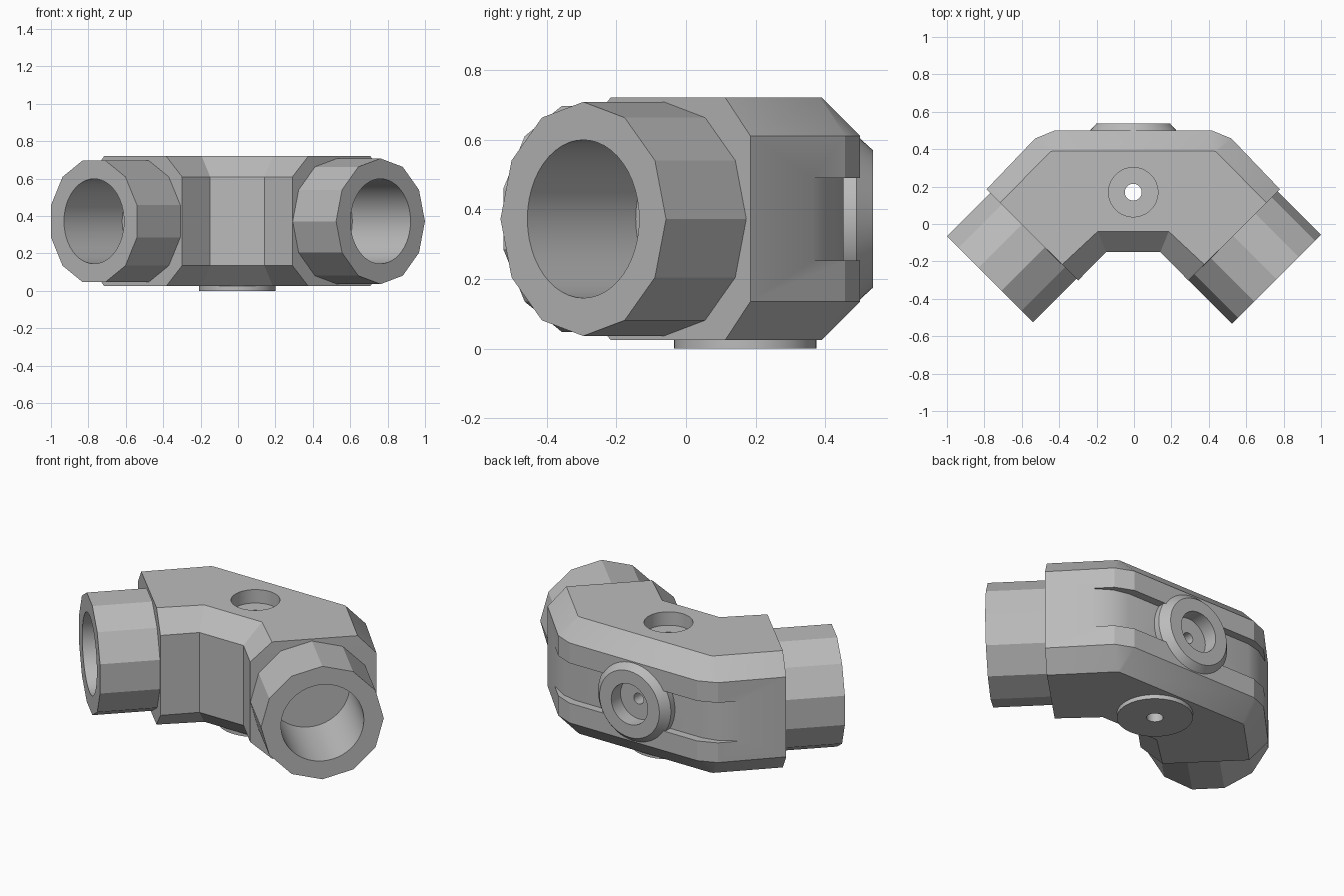
import bpy, bmesh, math
from mathutils import Vector, Matrix

if "Cube" in bpy.data.objects:
    bpy.data.objects.remove(bpy.data.objects["Cube"], do_unlink=True)

GREY = (0.5, 0.5, 0.5, 1)
mat = bpy.data.materials.new("grey")
mat.use_nodes = True
mat.diffuse_color = GREY
mat.node_tree.nodes["Principled BSDF"].inputs["Base Color"].default_value = GREY

CX, MID_Z, HOLE_Y = -0.004, 0.372, 0.17
UP, BACK = Vector((0, 0, 1)), Vector((0, 1, 0))


def finish(name, bm):
    bmesh.ops.recalc_face_normals(bm, faces=bm.faces)
    mesh = bpy.data.meshes.new(name)
    bm.to_mesh(mesh)
    bm.free()
    mesh.materials.append(mat)
    obj = bpy.data.objects.new(name, mesh)
    bpy.context.collection.objects.link(obj)
    return obj


def cylinder(name, start, direction, depth, r1, r2=None, sides=48, spin=0):
    """Cylinder or cone running from start along direction."""
    bm = bmesh.new()
    bmesh.ops.create_cone(bm, cap_ends=True, segments=sides, radius1=r1,
                          radius2=r1 if r2 is None else r2, depth=depth)
    turn = direction.to_track_quat('Z', 'Y').to_matrix().to_4x4()
    place = Matrix.Translation(Vector(start) + direction * depth / 2)
    bm.transform(place @ turn @ Matrix.Rotation(spin, 4, 'Z'))
    return finish(name, bm)


def mirrored(half):
    """Complete a closed plan outline from its +x half."""
    return [(CX + x, y) for x, y in half] + [(CX - x, y) for x, y in reversed(half)]


def loft(name, levels):
    """Solid through stacked (z, outline) levels."""
    bm = bmesh.new()
    rings = [[bm.verts.new((x, y, z)) for x, y in outline] for z, outline in levels]
    for a, b in zip(rings, rings[1:]):
        for i in range(len(a)):
            j = (i + 1) % len(a)
            bm.faces.new((a[i], a[j], b[j], b[i]))
    bm.faces.new(rings[0])
    bm.faces.new(rings[-1])
    return finish(name, bm)


def select(obj):
    bpy.ops.object.select_all(action='DESELECT')
    obj.select_set(True)
    bpy.context.view_layer.objects.active = obj


def cut(obj, *cutters):
    select(obj)
    for cutter in cutters:
        mod = obj.modifiers.new("cut", 'BOOLEAN')
        mod.operation, mod.solver, mod.object = 'DIFFERENCE', 'EXACT', cutter
        bpy.ops.object.modifier_apply(modifier=mod.name)


# Angled body with chamfered top and bottom
wide = mirrored([(0.145, -0.15), (0.295, -0.302), (0.785, 0.185), (0.525, 0.457), (0.42, 0.5)])
narrow = mirrored([(0.19, -0.04), (0.38, -0.217), (0.712, 0.113), (0.445, 0.385), (0.43, 0.39)])
body = loft("body", [(0.025, narrow), (0.135, wide), (0.61, wide), (0.72, narrow)])

# Recessed band across the back
band_plan = mirrored([(0.42, 0.452), (0.51, 0.43), (0.62, 0.36), (0.75, 0.65)])
band = loft("band_cutter", [(0.252, band_plan), (0.49, band_plan)])

# Round boss on the back
boss_base = cylinder("boss_base", (CX, 0.40, MID_Z), BACK, 0.09, 0.24)
boss_cap = cylinder("boss_cap", (CX, 0.49, MID_Z), BACK, 0.047, 0.24, 0.197)
boss_hole = cylinder("boss_hole_cutter", (CX, 0.45, MID_Z), BACK, 0.2, 0.12)
boss_pin = cylinder("boss_pin_cutter", (CX, 0.33, MID_Z), BACK, 0.3, 0.032)

# Bottom pad, top counterbore and vertical through hole
pad = cylinder("bottom_pad", (CX, HOLE_Y, 0), UP, 0.026, 0.205)
top_hole = cylinder("top_hole_cutter", (CX, HOLE_Y, 0.64), UP, 0.2, 0.132)
through = cylinder("through_cutter", (CX, HOLE_Y, -0.1), UP, 1, 0.045)

cutters = [band, boss_hole, boss_pin, top_hole, through]
parts = [body, boss_base, boss_cap, pad]

# Two twelve-sided hollow arms, the right one turned half a side
for side, name, spin in ((1, "left", 0), (-1, "right", math.radians(15))):
    inward = Vector((-side, 1, 0)).normalized()
    tip = Vector((CX + side * 0.766, -0.295, MID_Z))
    arm = cylinder(name + "_arm", tip, inward, 0.34, 0.336, sides=12, spin=spin)
    bore = cylinder(name + "_bore_cutter", tip - inward * 0.1, inward, 0.54, 0.227)
    cut(arm, bore)
    cut(body, bore)
    parts.append(arm)
    cutters.append(bore)

cut(body, band, top_hole, through, boss_hole, boss_pin)
cut(boss_base, boss_hole, boss_pin)
cut(boss_cap, boss_hole)
cut(pad, through)

for cutter in cutters:
    bpy.data.objects.remove(cutter, do_unlink=True)
for part in parts:
    select(part)
    bpy.ops.object.shade_smooth_by_angle(angle=math.radians(20))
